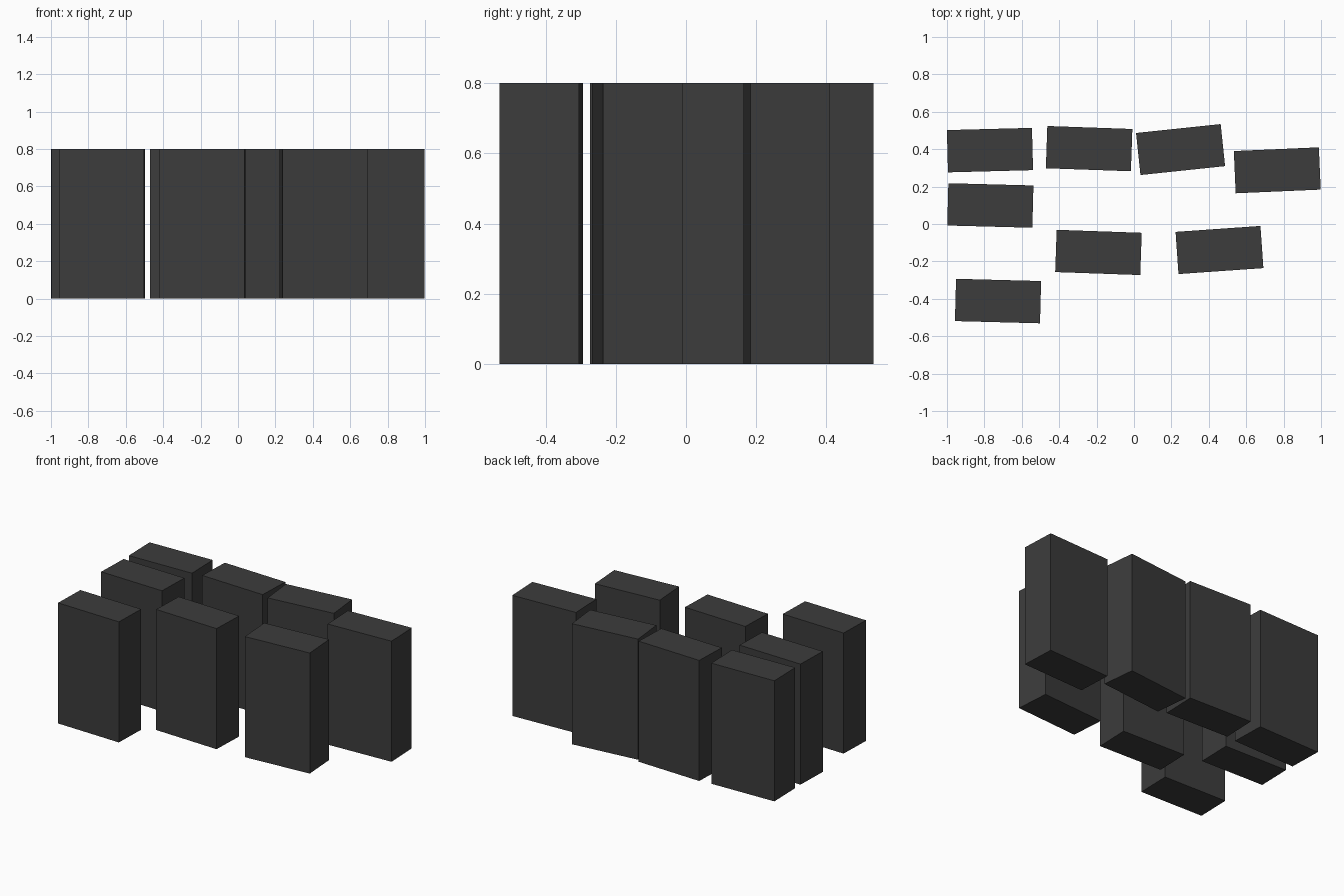
import bpy
import bmesh
from math import radians
from mathutils import Matrix

cube = bpy.data.objects.get("Cube")
if cube:
    bpy.data.objects.remove(cube, do_unlink=True)

# One dark grey for every block
COLOUR = (0.045, 0.045, 0.045, 1)
grey = bpy.data.materials.new("dark_grey")
grey.use_nodes = True
grey.diffuse_color = COLOUR
grey.node_tree.nodes["Principled BSDF"].inputs["Base Color"].default_value = COLOUR

WIDTH, DEPTH, HEIGHT = 0.455, 0.226, 0.8


def block(name, x, y, turn):
    """Upright block standing on the ground, turned about z in degrees."""
    bm = bmesh.new()
    bmesh.ops.create_cube(bm, size=1, matrix=Matrix.Translation((0, 0, HEIGHT / 2))
                          @ Matrix.Diagonal((WIDTH, DEPTH, HEIGHT, 1)))
    mesh = bpy.data.meshes.new(name)
    bm.to_mesh(mesh)
    bm.free()
    mesh.materials.append(grey)
    obj = bpy.data.objects.new(name, mesh)
    obj.location = (x, y, 0)
    obj.rotation_euler.z = radians(turn)
    bpy.context.collection.objects.link(obj)


# Back row
block("back_block_far_right", -0.77, 0.395, 1.5)
block("back_block_right", -0.24, 0.403, -2)
block("back_block_left", 0.249, 0.398, 6)
block("back_block_far_left", 0.766, 0.287, 2.5)

# Middle blocks
block("middle_block_right", -0.768, 0.099, -1.5)
block("middle_block_centre", -0.19, -0.152, -2)
block("middle_block_left", 0.457, -0.139, 4)

# Front block
block("front_block", -0.727, -0.412, -1.5)
